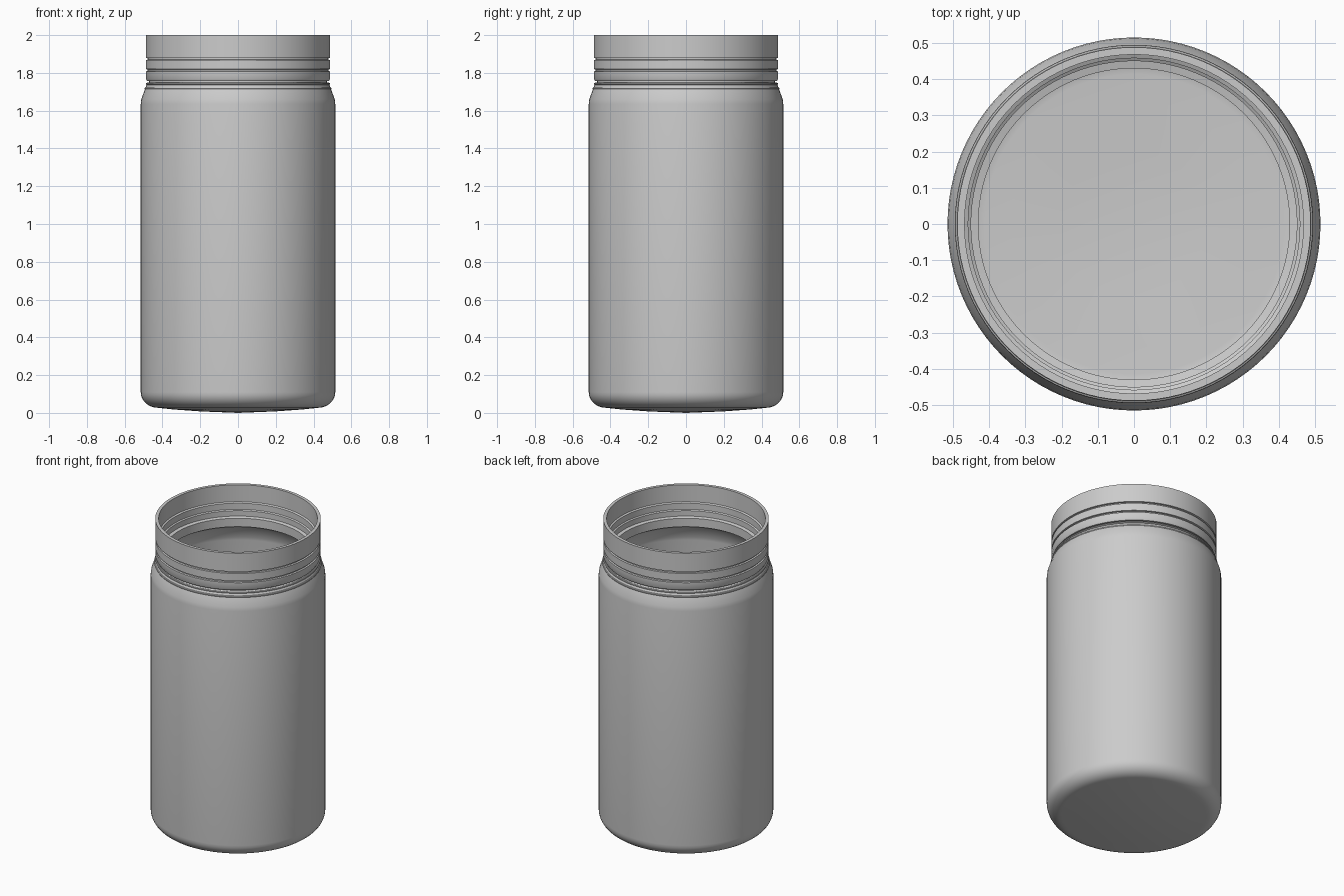
import bpy, bmesh, math

if "Cube" in bpy.data.objects:
    bpy.data.objects.remove(bpy.data.objects["Cube"])

SEGMENTS = 96

grey = bpy.data.materials.new("plain grey")
grey.diffuse_color = (0.6, 0.6, 0.6, 1)
grey.use_nodes = True
grey.node_tree.nodes["Principled BSDF"].inputs["Base Color"].default_value = grey.diffuse_color


def lathe(name, profile, closed=False):
    """Spin an (r, z) profile around the z axis."""
    bm = bmesh.new()
    verts = [bm.verts.new((r, 0, z)) for r, z in profile]
    pairs = list(zip(verts, verts[1:]))
    if closed:
        pairs.append((verts[-1], verts[0]))
    edges = [bm.edges.new(p) for p in pairs]
    bmesh.ops.spin(bm, geom=verts + edges, cent=(0, 0, 0), axis=(0, 0, 1),
                   angle=2 * math.pi, steps=SEGMENTS)
    bmesh.ops.remove_doubles(bm, verts=bm.verts, dist=1e-5)
    bmesh.ops.recalc_face_normals(bm, faces=bm.faces)
    mesh = bpy.data.meshes.new(name)
    bm.to_mesh(mesh)
    bm.free()
    mesh.materials.append(grey)
    ob = bpy.data.objects.new(name, mesh)
    bpy.context.collection.objects.link(ob)
    bpy.ops.object.select_all(action='DESELECT')
    ob.select_set(True)
    bpy.context.view_layer.objects.active = ob
    bpy.ops.object.shade_smooth_by_angle(angle=math.radians(30))
    return ob


def arc(cr, cz, rr, rz, a0, a1, n=8):
    """Points on an elliptical arc, angles in degrees."""
    out = []
    for i in range(n + 1):
        a = math.radians(a0 + (a1 - a0) * i / n)
        out.append((cr + rr * math.cos(a), cz + rz * math.sin(a)))
    return out


# Hollow body: domed base, rounded heel, straight wall, sloped shoulder, short neck
outer = ([(0, 0), (0.2, 0.008), (0.34, 0.018)]
         + arc(0.425, 0.11, 0.09, 0.083, -90, 0)
         + [(0.515, 1.635), (0.512, 1.66), (0.487, 1.73), (0.478, 1.745), (0.47, 1.75), (0.47, 1.79)])
inner = ([(0.43, 1.79), (0.43, 1.745), (0.45, 1.735), (0.465, 1.72), (0.49, 1.65), (0.493, 1.63)]
         + arc(0.413, 0.115, 0.08, 0.073, 0, -90)
         + [(0.34, 0.04), (0.2, 0.03), (0, 0.024)])
lathe("jar_body", outer + inner)

# Threaded collar: tall rim above two raised bands, split by narrow grooves
R, G = 0.488, 0.478
collar = [(0.468, 2.0), (R, 2.0)]
for z in (1.874, 1.814):
    collar += [(R, z + 0.006), (G, z + 0.004), (G, z - 0.004), (R, z - 0.006)]
collar += [(R, 1.768), (0.482, 1.757), (0.47, 1.757),
           (0.43, 1.757), (0.43, 1.80), (0.45, 1.805), (0.45, 1.84),
           (0.458, 1.845), (0.458, 1.885), (0.468, 1.89)]
lathe("collar", collar, closed=True)

# Thin support rings on the shoulder
for i, (r, z) in enumerate([(0.486, 1.742), (0.493, 1.718)]):
    ring = arc(r - 0.004, z, 0.006, 0.006, 0, 315, 7)
    lathe(f"shoulder_ring_{i + 1}", ring, closed=True)
